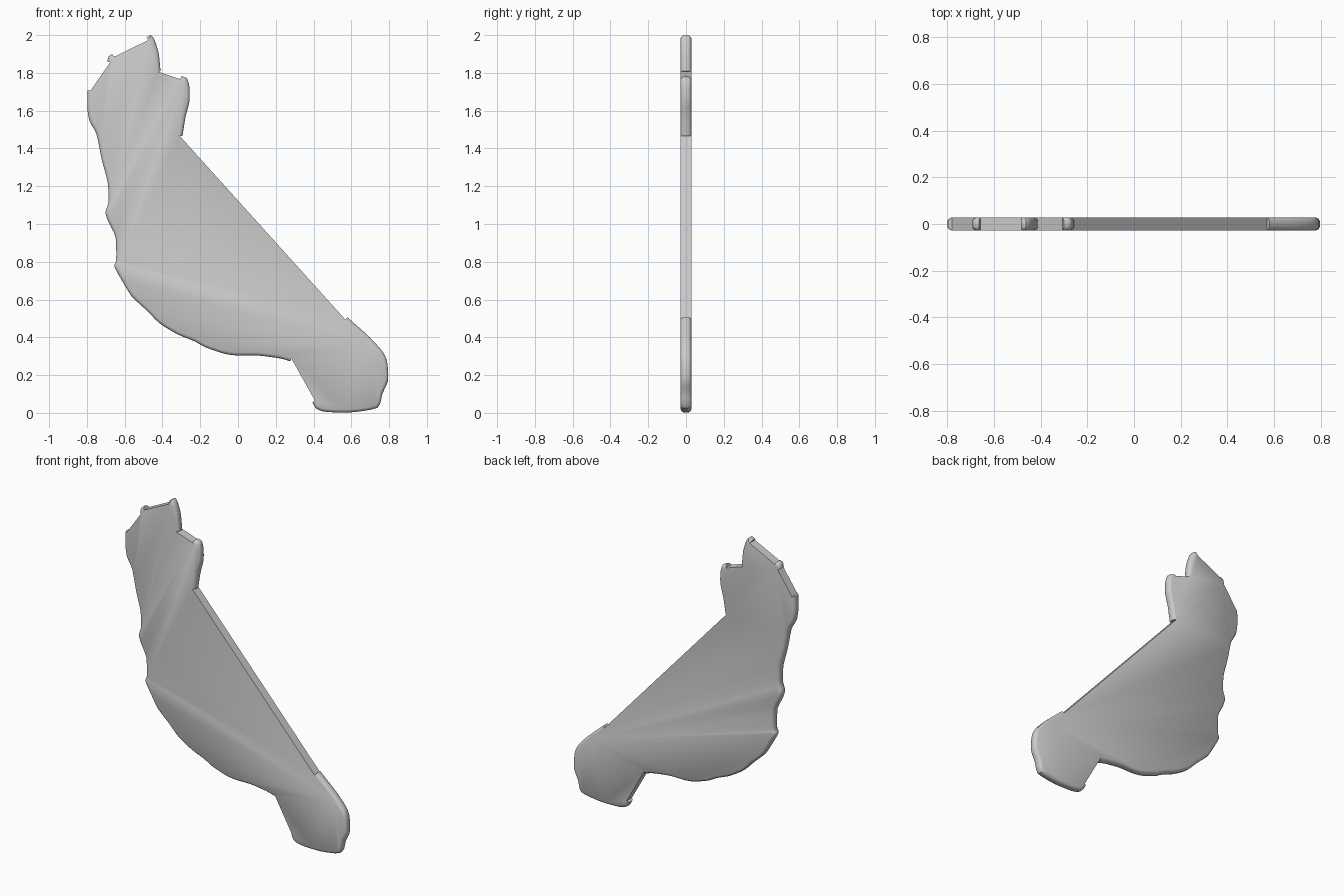
import bpy, bmesh
from mathutils import Vector
from mathutils.geometry import normal

if "Cube" in bpy.data.objects:
    bpy.data.objects.remove(bpy.data.objects["Cube"])

T = 0.028      # half thickness
R = 0.016      # how far the rounded rim bulges past the flat faces

# Curved stretches of the outline (x, z), counter-clockwise; straight cuts join them
runs = [
    # long left and bottom edge
    [(-.796, 1.708), (-.798, 1.618), (-.786, 1.544), (-.749, 1.475), (-.722, 1.343),
     (-.69, 1.221), (-.686, 1.115), (-.702, 1.062), (-.685, 1.009), (-.648, .93),
     (-.645, .805), (-.655, .774), (-.606, .686), (-.563, .617), (-.484, .543),
     (-.415, .474), (-.32, .416), (-.23, .379), (-.172, .347), (-.071, .313),
     (-.003, .304), (.103, .304), (.22, .289), (.278, .273)],
    # lower right foot
    [(.394, .056), (.415, .022), (.468, .005), (.6, .003), (.738, .027), (.765, .103),
     (.795, .174), (.789, .273), (.765, .325), (.696, .402), (.579, .506)],
    # upper right lobe
    [(-.294, 1.465), (-.278, 1.565), (-.257, 1.65), (-.257, 1.724), (-.271, 1.772),
     (-.3, 1.782)],
    # top peak
    [(-.41, 1.809), (-.42, 1.904), (-.442, 1.975), (-.463, 2.0), (-.484, 1.987)],
    # small nub
    [(-.664, 1.899), (-.685, 1.888), (-.692, 1.86)],
]


def inset(pts):
    out = []
    for i, p in enumerate(pts):
        t = (pts[min(i + 1, len(pts) - 1)] - pts[max(i - 1, 0)]).normalized()
        out.append(p - Vector((t.y, -t.x)) * R)
    return out


def smooth(pts, n=3):
    out = []
    for i in range(len(pts) - 1):
        a, b, c, d = pts[max(i - 1, 0)], pts[i], pts[i + 1], pts[min(i + 2, len(pts) - 1)]
        m0, m1 = (c - a) * 0.35, (d - b) * 0.35
        for k in range(n):
            s = k / n
            out.append(b * (2*s**3 - 3*s*s + 1) + m0 * (s**3 - 2*s*s + s)
                       + c * (3*s*s - 2*s**3) + m1 * (s**3 - s*s))
    return out + [pts[-1]]


# Columns of (inner, outer) points; run ends close back onto the inner line
columns = []
for run in runs:
    pts = [Vector(p) for p in run]
    inner, outer = smooth(inset(pts)), smooth(pts)
    columns += [(inner[0], inner[0])] + list(zip(inner, outer)) + [(inner[-1], inner[-1])]

# Rim cross-section: (y, bulge fraction)
section = [(-T, 0), (-T + .006, .65), (-T + .015, 1), (T - .015, 1), (T - .006, .65), (T, 0)]

bm = bmesh.new()
grid = []
for a, b in columns:
    col = []
    for y, w in section:
        p = a.lerp(b, w)
        col.append(bm.verts.new((p.x, y, p.y)))
    grid.append(col)
n = len(grid)
for i in range(n):
    c, d = grid[i], grid[(i + 1) % n]
    for j in range(len(section) - 1):
        bm.faces.new((c[j], d[j], d[j + 1], c[j + 1]))
# flat front and back faces
bm.faces.new([c[0] for c in grid])
bm.faces.new([c[-1] for c in reversed(grid)])
bmesh.ops.remove_doubles(bm, verts=bm.verts, dist=1e-5)
bmesh.ops.recalc_face_normals(bm, faces=bm.faces)

me = bpy.data.meshes.new("cutout_plate")
bm.to_mesh(me)
bm.free()
plate = bpy.data.objects.new("cutout_plate", me)
bpy.context.collection.objects.link(plate)
bpy.context.view_layer.objects.active = plate
plate.select_set(True)
bpy.ops.object.shade_smooth_by_angle(angle=0.6)
